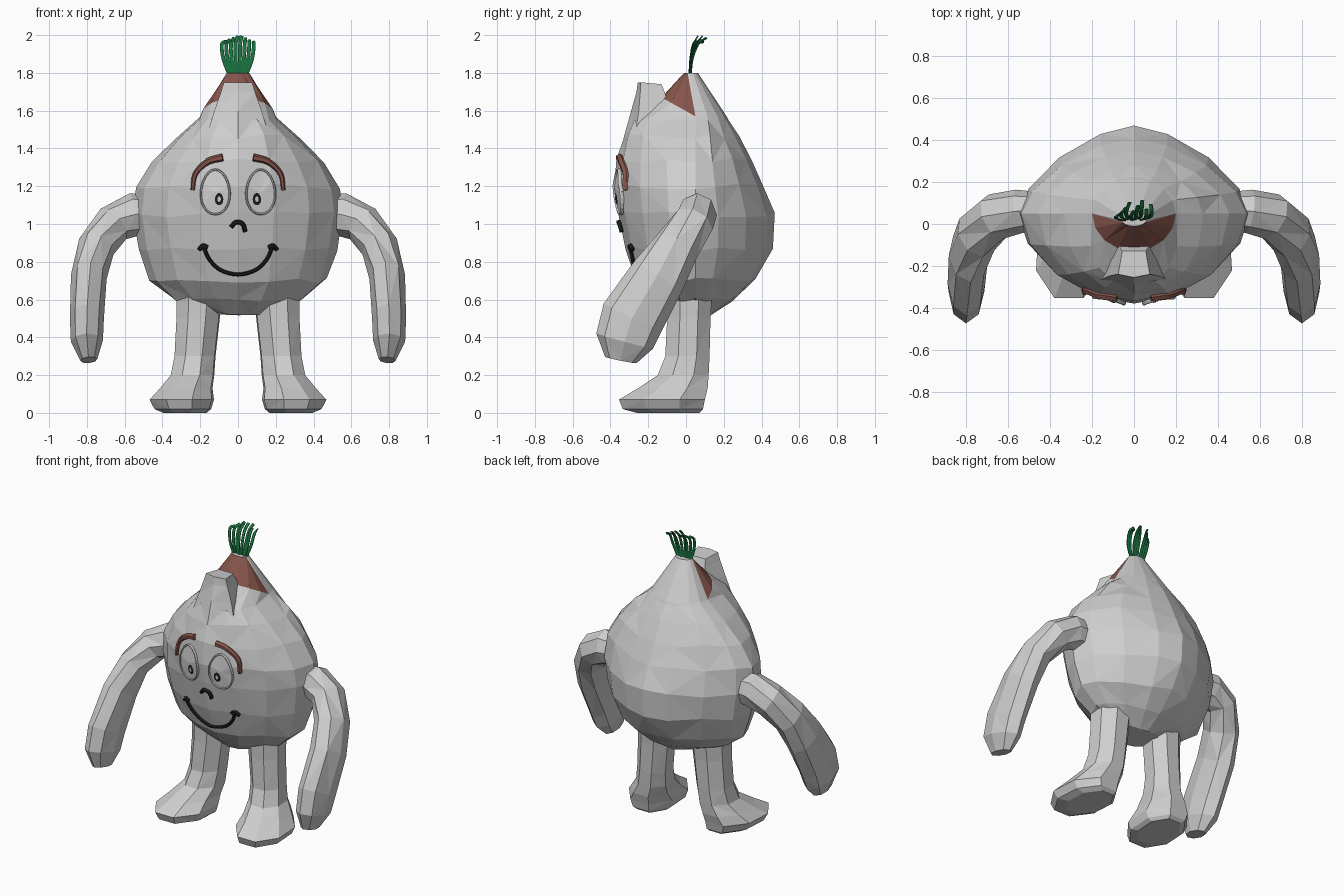
import bpy, bmesh, math, random
from mathutils import Vector
from mathutils.bvhtree import BVHTree

random.seed(4)
if "Cube" in bpy.data.objects:
    bpy.data.objects.remove(bpy.data.objects["Cube"])


def material(name, rgb):
    m = bpy.data.materials.new(name)
    m.use_nodes = True
    m.diffuse_color = (*rgb, 1)
    m.node_tree.nodes["Principled BSDF"].inputs["Base Color"].default_value = (*rgb, 1)
    return m


SKIN = material("pale grey", (0.62, 0.62, 0.62))
BROWN = material("red brown", (0.24, 0.09, 0.07))
BLACK = material("black", (0.012, 0.012, 0.012))
GREEN = material("leaf green", (0.01, 0.17, 0.05))
EYE = material("eye white", (0.66, 0.66, 0.66))


def finish(name, bm, *mats):
    bmesh.ops.recalc_face_normals(bm, faces=bm.faces)
    mesh = bpy.data.meshes.new(name)
    bm.to_mesh(mesh)
    bm.free()
    for m in mats:
        mesh.materials.append(m)
    obj = bpy.data.objects.new(name, mesh)
    bpy.context.scene.collection.objects.link(obj)
    return obj


def loft(rings):
    """Skin a list of point rings, with both ends capped."""
    bm = bmesh.new()
    rows = [[bm.verts.new(p) for p in ring] for ring in rings]
    n = len(rows[0])
    for r, (low, high) in enumerate(zip(rows, rows[1:])):
        for i in range(n):
            j = (i + 1) % n
            if (i + r) % 2:
                tris = (low[i], low[j], high[j]), (low[i], high[j], high[i])
            else:
                tris = (low[i], low[j], high[i]), (low[j], high[j], high[i])
            for t in tris:
                bm.faces.new(t)
    bm.faces.new(rows[0])
    bm.faces.new(rows[-1])
    return bm


def tube(points, radii, sides=6):
    """Sweep an oval along a path; radii are (across, depth) per point."""
    pts = [Vector(p) for p in points]
    rings = []
    for k, p in enumerate(pts):
        t = (pts[min(k + 1, len(pts) - 1)] - pts[max(k - 1, 0)]).normalized()
        b = Vector((0, 1, 0))
        b = (b - t * b.dot(t)).normalized()
        a = t.cross(b)
        ra, rb = radii[k] if isinstance(radii, list) else radii
        turns = [math.tau * i / sides for i in range(sides)]
        rings.append([p + a * ra * math.cos(u) + b * rb * math.sin(u) for u in turns])
    return loft(rings)


def smooth_path(points, steps=4):
    """Catmull-Rom interpolation of a short point list."""
    p = [Vector(q) for q in points]
    p = [p[0] * 2 - p[1]] + p + [p[-1] * 2 - p[-2]]
    out = []
    for a, b, c, d in zip(p, p[1:], p[2:], p[3:]):
        for s in range(steps):
            t = s / steps
            out.append(0.5 * (2 * b + (c - a) * t + (2 * a - 5 * b + 4 * c - d) * t * t
                              + (3 * b - a - 3 * c + d) * t ** 3))
    return out + [p[-2]]


# Body: faceted bulb, rows of (z, half width, front y, back y, front and back roundness)
SEG = 16
PROFILE = [
    (0.53, 0.17, -0.09, 0.13, 1.8, 1.6), (0.60, 0.35, -0.18, 0.25, 1.8, 1.55),
    (0.70, 0.47, -0.26, 0.37, 1.8, 1.55), (0.87, 0.525, -0.32, 0.46, 1.8, 1.55),
    (1.05, 0.555, -0.36, 0.47, 1.8, 1.55), (1.20, 0.54, -0.38, 0.41, 1.8, 1.55),
    (1.34, 0.455, -0.368, 0.35, 1.9, 1.6), (1.46, 0.33, -0.33, 0.28, 2.2, 1.75),
    (1.55, 0.22, -0.295, 0.225, 2.4, 2), (1.57, 0.2, -0.13, 0.215, 2, 2),
    (1.80, 0.06, -0.01, 0.063, 2, 2)]
rings = []
for k, (z, w, front, back, round_front, round_back) in enumerate(PROFILE):
    mid = 0.05 if z < 1.7 else 0.02
    wobble = 0.016 if z < 1.5 else 0
    lift = 0.1 if z == 1.57 else 0
    ring = []
    for i in range(SEG):
        u = math.tau * i / SEG
        c, s = math.cos(u), math.sin(u)
        power = 2 / (round_back if s > 0 else round_front)
        x = w * math.copysign(abs(c) ** power, c)
        y = mid + abs(s) ** power * ((back - mid) if s > 0 else (front - mid))
        ring.append((x, y, z + lift * max(0, -s) + random.uniform(-wobble, wobble)))
    rings.append(ring)
bm = loft(rings)
# Peeled front of the tip is brown
for f in bm.faces:
    c = f.calc_center_median()
    if min(v.co.z for v in f.verts) > 1.56 and c.y < 0.02 and c.z < 1.79:
        f.material_index = 1
skin_tree = BVHTree.FromBMesh(bm)
finish("body", bm, SKIN, BROWN)

# Upright flap of skin in front of the tip: z, half width, front y, back y, corner setback
FLAP = [(1.45, 0.17, -0.332, -0.05, 0.06), (1.60, 0.125, -0.29, -0.08, 0.04),
        (1.70, 0.09, -0.262, -0.11, 0.02), (1.75, 0.075, -0.255, -0.13, 0.015)]
finish("front_flap", loft([
    [(0, f, z), (w, f + d, z), (0.75 * w, b, z - 0.01), (-0.75 * w, b, z - 0.01), (-w, f + d, z)]
    for z, w, f, b, d in FLAP]), SKIN)


def on_face(x, z, out=0.0):
    """Point on the front of the body, moved forward by out."""
    hit = skin_tree.ray_cast(Vector((x, -2, z)), Vector((0, 1, 0)))[0]
    return Vector((x, hit.y - out, z))


def stroke(name, path, radii, mat, out=0.004):
    pts = [on_face(p.x, p.y, out) for p in smooth_path([(x, z, 0) for x, z in path])]
    finish(name, tube(pts, radii), mat)


def oval(cx, cz, rx, rz, out, n=24):
    """Egg outline on the face, narrower towards the top."""
    pts = []
    for i in range(n):
        u = math.tau * i / n
        x = rx * math.cos(u) * (1 - 0.1 * math.sin(u))
        pts.append(on_face(cx + x, cz + rz * math.sin(u), out))
    return pts


def plate(name, cx, cz, rx, rz, out, mat):
    bm = bmesh.new()
    rim = [bm.verts.new(p) for p in oval(cx, cz, rx, rz, out)]
    hub = bm.verts.new(on_face(cx, cz, out))
    for a, b in zip(rim, rim[1:] + rim[:1]):
        bm.faces.new((a, b, hub))
    # Make the plate face forward
    obj = finish(name, bm, mat)
    if obj.data.polygons[0].normal.y > 0:
        obj.data.flip_normals()


for side, s in (("left", 1), ("right", -1)):
    # Eyes: pale plate with a raised rim, and a ringed pupil
    plate(side + "_eye", s * 0.12, 1.17, 0.074, 0.115, 0.01, EYE)
    rim = oval(s * 0.12, 1.17, 0.076, 0.118, 0.008)
    finish(side + "_eye_rim", tube(rim + rim[:1], (0.006, 0.012)), SKIN)
    plate(side + "_pupil", s * 0.1, 1.132, 0.022, 0.032, 0.017, BLACK)
    plate(side + "_pupil_glint", s * 0.1, 1.132, 0.009, 0.015, 0.022, EYE)
    # Eyebrows, thicker towards the nose
    stroke(side + "_eyebrow", [(s * x, z) for x, z in
           ((0.24, 1.18), (0.225, 1.265), (0.16, 1.33), (0.08, 1.352))],
           [(0.011 + 0.010 * k / 12, 0.022) for k in range(13)], BROWN)
    # Mouth corners
    stroke(side + "_mouth_corner", [(s * 0.205, 0.865), (s * 0.185, 0.885), (s * 0.16, 0.875)],
           (0.012, 0.016), BLACK)

# Nose and mouth
stroke("nose", [(-0.036, 0.985), (-0.01, 1.01), (0.025, 1.0), (0.038, 0.96)], (0.012, 0.018), BLACK)
stroke("mouth", [(-0.183, 0.88), (-0.15, 0.81), (-0.09, 0.755), (0, 0.733),
                 (0.09, 0.755), (0.15, 0.81), (0.183, 0.88)], (0.01, 0.016), BLACK)

# Arms: x, y, z, then thickness across and in depth
ARM = [(0.42, 0.07, 1.05, 0.10, 0.08), (0.55, 0.06, 1.05, 0.115, 0.105),
       (0.66, 0.035, 1.0, 0.105, 0.115), (0.75, -0.05, 0.88, 0.10, 0.125),
       (0.79, -0.15, 0.72, 0.095, 0.15), (0.80, -0.285, 0.50, 0.09, 0.17),
       (0.80, -0.325, 0.38, 0.085, 0.155), (0.79, -0.345, 0.28, 0.045, 0.085)]
# Legs and feet: z, centre x, half width, front y, back y
LEG = [(0.0, 0.275, 0.11, -0.26, 0.07), (0.02, 0.285, 0.145, -0.335, 0.09),
       (0.07, 0.29, 0.165, -0.355, 0.10), (0.13, 0.27, 0.135, -0.255, 0.115),
       (0.2, 0.24, 0.112, -0.15, 0.12), (0.3, 0.228, 0.106, -0.11, 0.125),
       (0.5, 0.212, 0.112, -0.1, 0.13), (0.64, 0.205, 0.12, -0.1, 0.14)]
for side, s in (("left", 1), ("right", -1)):
    finish(side + "_arm", tube([(s * a[0], a[1], a[2]) for a in ARM],
                               [a[3:] for a in ARM], 8), SKIN)
    rings = []
    for z, cx, w, front, back in LEG:
        ring = []
        for i in range(8):
            u = math.tau * (i + 0.5) / 8
            y = (front + back) / 2 + (back - front) / 2 * math.sin(u) * 1.08
            # Toes turn slightly outwards
            ring.append((s * (cx + w * 1.08 * math.cos(u) - 0.06 * y), y, z))
        rings.append(ring)
    finish(side + "_leg", loft(rings), SKIN)

# Sprout: thin blades that bulge apart and lean back by different amounts
BLADES = 8
for k in range(BLADES):
    f = 2 * k / (BLADES - 1) - 1
    lean = 0.045 + 0.065 * (k * 3 % BLADES) / BLADES
    top = 2.0 - 0.035 * abs(f)
    path = smooth_path([(f * 0.04, 0.01 + lean * 0.15, 1.78), (f * 0.075, 0.01 + lean * 0.25, 1.87),
                        (f * 0.085, 0.01 + lean * 0.55, 1.95), (f * 0.07 + 0.01, 0.01 + lean, top)], 3)
    finish("sprout_blade_%d" % (k + 1), tube(path, (0.011, 0.004), 5), GREEN)
